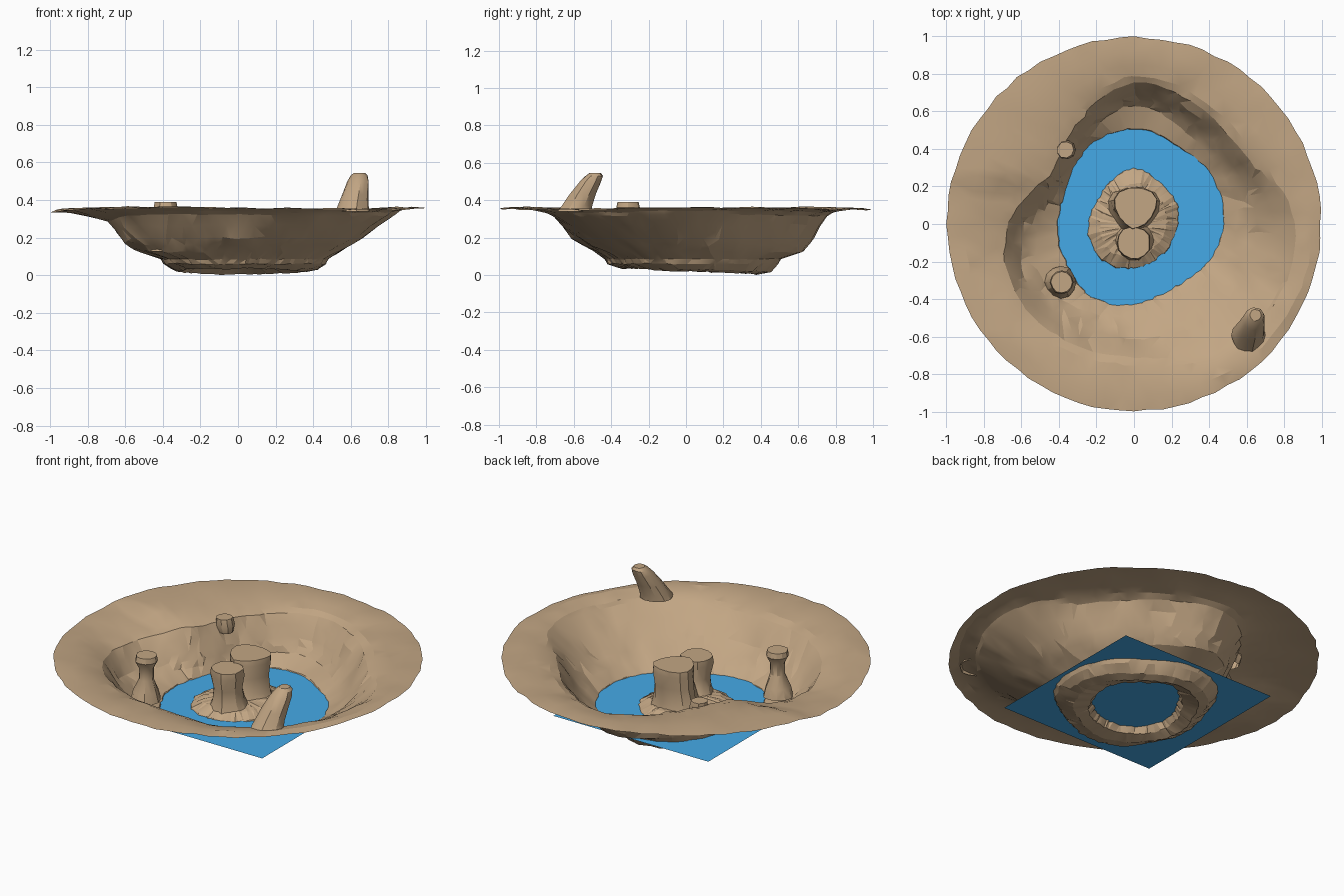
import bpy, bmesh, math, random
from mathutils import Vector, noise

random.seed(4)
if "Cube" in bpy.data.objects:
    bpy.data.objects.remove(bpy.data.objects["Cube"], do_unlink=True)


def material(name, colour):
    m = bpy.data.materials.new(name)
    m.use_nodes = True
    m.diffuse_color = colour
    m.node_tree.nodes["Principled BSDF"].inputs["Base Color"].default_value = colour
    return m


sand = material("sandstone", (0.54, 0.38, 0.23, 1))
blue = material("water_blue", (0.06, 0.4, 0.8, 1))


def finish(name, bm, mat, angle):
    bmesh.ops.triangulate(bm, faces=[f for f in bm.faces if len(f.verts) == 4])
    mesh = bpy.data.meshes.new(name)
    bm.to_mesh(mesh)
    bm.free()
    mesh.materials.append(mat)
    obj = bpy.data.objects.new(name, mesh)
    bpy.context.scene.collection.objects.link(obj)
    bpy.ops.object.select_all(action='DESELECT')
    obj.select_set(True)
    bpy.context.view_layer.objects.active = obj
    bpy.ops.object.shade_smooth_by_angle(angle=math.radians(angle))


def bridge(bm, rings):
    for a, b in zip(rings, rings[1:]):
        n = len(a)
        for i in range(n):
            j = (i + 1) % n
            bm.faces.new((a[i], b[i], b[j], a[j]))


def around(values, angle):
    """Smooth periodic interpolation of radii given in hundredths."""
    n = len(values)
    t = angle / math.tau * n
    i = int(math.floor(t))
    t -= i
    a, b, c, d = (values[(i + k) % n] for k in (-1, 0, 1, 2))
    v = b + 0.5 * t * (c - a + t * (2*a - 5*b + 4*c - d + t * (3*(b - c) + d - a)))
    return v / 100


def step(a, b, x):
    t = min(1, max(0, (x - a) / (b - a)))
    return t * t * (3 - 2 * t)


# Contour radii every 30 degrees, counter-clockwise from +x
ISLAND = (23, 25, 26, 29, 25, 23, 24, 25, 25, 23, 22, 22)
POOL = (48, 49, 48, 51, 48, 41, 41, 42, 45, 43, 40, 44)
LOW = (55, 54, 56, 63, 51, 44, 50, 57, 53, 49, 47, 51)
MID = (66, 61, 63, 68, 55, 47, 58, 65, 61, 61, 63, 66)
TOP = (83, 70, 71, 75, 61, 52, 67, 73, 72, 71, 79, 84)


def section(angle):
    """Radius and height pairs from the centre to the rim."""
    isl, pool, low, mid, top = (around(v, angle) for v in (ISLAND, POOL, LOW, MID, TOP))
    deep = 0.02 - 0.015 * math.sin(angle)
    outer = [(top + (0.995 - top) * t, h) for t, h in
             ((0.15, 0.338), (0.4, 0.35), (0.7, 0.358), (1, 0.352))]
    return [(isl * 0.35, 0.13), (isl * 0.75, 0.12), (isl, 0.085),
            (isl + 0.025, 0.045), ((isl + pool) / 2, deep), (pool - 0.06, deep + 0.012),
            (pool - 0.015, 0.06), (pool, 0.085), (low, 0.125),
            ((low + mid) / 2, 0.16), (mid, 0.2), ((mid + top) / 2, 0.265),
            (top, 0.32)] + outer


# Basin: one continuous surface with island, moat, walls and rim
bm = bmesh.new()
SIDES = 84
columns = []
for i in range(SIDES):
    ang = math.tau * i / SIDES
    prof = section(ang)
    col = []
    for k, (r, z) in enumerate(prof):
        rim = k == len(prof) - 1
        a = ang + (0 if rim else random.uniform(-0.025, 0.025))
        r += random.uniform(-0.006, 0.006)
        x, y = r * math.cos(a), r * math.sin(a)
        n = noise.noise(Vector((x * 6, y * 6, 2)))
        z += n * (0.006 if z < 0.1 or z > 0.3 else 0.014)
        z += random.uniform(-0.003, 0.003)
        # shallow gully across the left shelf, fading towards the rim
        if x < 0:
            side = step(0.25, 0.17, y) * step(-0.5, -0.1, y)
            z -= (0.012 + 0.025 * step(0.97, 0.75, r)) * step(-0.5, -0.65, x) * side
        # gentle swells on the plateau
        if z > 0.3:
            z += 0.005 * math.sin(3 * ang + 1)
        col.append(bm.verts.new((x, y, max(z, 0))))
    columns.append(col)
rings = [list(r) for r in zip(*columns)]
bridge(bm, rings)
bm.faces.new(rings[0])
finish("basin", bm, sand, 15)


def rock(name, levels, sides=14, wobble=0.12, taper=0.0):
    """Loft rough rings (x, y, z, radius) and cap the top."""
    bm = bmesh.new()
    phase = random.uniform(0, 9)
    rings = []
    for x, y, z, r in levels:
        ring = []
        for i in range(sides):
            a = math.tau * i / sides
            c, s = math.cos(a), math.sin(a)
            rr = r * (1 + wobble * noise.noise(Vector((c * 2, s * 2, z * 8 + phase))))
            ring.append(bm.verts.new((x + rr * c * (1 + taper * s), y + rr * s, z)))
        rings.append(ring)
    bridge(bm, rings)
    bm.faces.new(rings[-1])
    bmesh.ops.recalc_face_normals(bm, faces=bm.faces)
    finish(name, bm, sand, 28)


# Twin pillars on the island
rock("back_pillar", ((0, 0.06, 0.1, 0.14), (0, 0.07, 0.15, 0.118), (0.005, 0.08, 0.24, 0.106),
                     (0.008, 0.085, 0.32, 0.113), (0.008, 0.085, 0.352, 0.11)), taper=0.35)
rock("front_pillar", ((0, -0.08, 0.1, 0.115), (0, -0.09, 0.15, 0.088), (0, -0.095, 0.22, 0.077),
                      (0, -0.1, 0.3, 0.09), (0, -0.1, 0.335, 0.086)))

# Flared standing stone beside the pool
rock("mushroom_stone", ((-0.39, -0.31, 0.125, 0.085), (-0.39, -0.31, 0.18, 0.07),
                        (-0.385, -0.31, 0.25, 0.04), (-0.385, -0.31, 0.32, 0.043),
                        (-0.385, -0.31, 0.36, 0.063), (-0.385, -0.31, 0.39, 0.056)), sides=12)

# Small stub on the promontory
rock("ledge_stub", ((-0.355, 0.395, 0.27, 0.04), (-0.36, 0.395, 0.31, 0.052),
                    (-0.365, 0.395, 0.352, 0.045)), sides=9)

# Leaning post on the rim
rock("leaning_post", ((0.61, -0.595, 0.338, 0.09), (0.613, -0.58, 0.37, 0.08),
                      (0.625, -0.55, 0.43, 0.07), (0.64, -0.51, 0.5, 0.058),
                      (0.645, -0.49, 0.53, 0.046), (0.647, -0.485, 0.545, 0.03)))

# Flat square sheet of water
bm = bmesh.new()
bmesh.ops.create_grid(bm, x_segments=1, y_segments=1, size=0.51)
bmesh.ops.translate(bm, verts=bm.verts, vec=(-0.008, 0.02, 0.08))
finish("water", bm, blue, 30)
